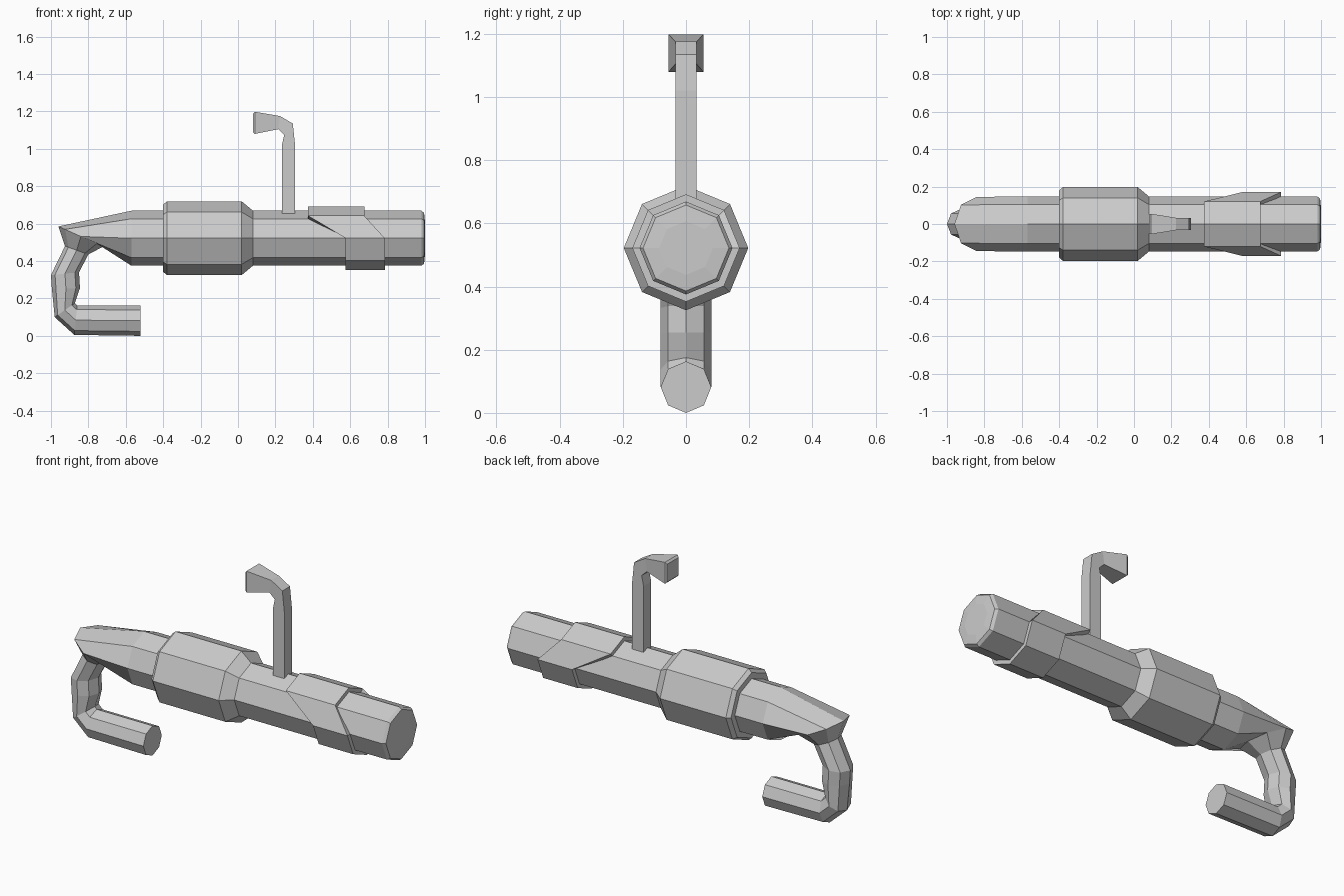
import bpy
import math

if "Cube" in bpy.data.objects:
    bpy.data.objects.remove(bpy.data.objects["Cube"])

CZ = 0.522  # height of the main tube axis


def add_mesh(name, rings):
    """Skin a list of equal-sized vertex rings and cap both ends."""
    n = len(rings[0])
    verts = [v for r in rings for v in r]
    faces = []
    for k in range(len(rings) - 1):
        for j in range(n):
            a, b = k * n + j, k * n + (j + 1) % n
            faces.append((a, b, b + n, a + n))
    faces.append(tuple(reversed(range(n))))
    faces.append(tuple(range((len(rings) - 1) * n, len(rings) * n)))
    me = bpy.data.meshes.new(name)
    me.from_pydata(verts, [], faces)
    ob = bpy.data.objects.new(name, me)
    bpy.context.collection.objects.link(ob)
    bpy.context.view_layer.objects.active = ob
    ob.select_set(True)
    bpy.ops.object.mode_set(mode='EDIT')
    bpy.ops.mesh.select_all(action='SELECT')
    bpy.ops.mesh.normals_make_consistent(inside=False)
    bpy.ops.object.mode_set(mode='OBJECT')
    ob.select_set(False)
    return ob


def section(ox, oz, ix, iz, w, n=8):
    """Ring spanning outer point to inner point in xz, half width w in y."""
    s, ph = (math.sqrt(2), math.pi / 4) if n == 4 else (1, 0)
    pts = []
    for j in range(n):
        a = ph + 2 * math.pi * j / n
        c, t = s * math.cos(a), s * math.sin(a)
        pts.append(((ox + ix) / 2 + c * (ox - ix) / 2, w * t,
                    (oz + iz) / 2 + c * (oz - iz) / 2))
    return pts


def disc(x, r):
    return section(x, CZ + r, x, CZ - r, r)


# Main tube running into the tapered tail and the bent pipe
tube = [disc(1.0, 0.085), disc(0.995, 0.136), disc(0.98, 0.147), disc(-0.57, 0.147)]
tube += [section(*p) for p in (
    (-0.96, 0.585, -0.72, 0.478, 0.145),
    (-0.925, 0.48, -0.80, 0.435, 0.08),
    (-1.0, 0.325, -0.85, 0.34, 0.08),
    (-0.995, 0.25, -0.845, 0.255, 0.08),
    (-0.98, 0.10, -0.872, 0.175, 0.08),
    (-0.875, 0.005, -0.86, 0.163, 0.08),
    (-0.52, 0.0, -0.52, 0.163, 0.08))]
add_mesh("tube_and_bent_pipe", tube)

# Wide collar
add_mesh("collar", [disc(-0.40, 0.145), disc(-0.40, 0.18), disc(-0.38, 0.197),
                    disc(0.02, 0.197), disc(0.08, 0.147)])


# Slanted clamp band: upper half shifted toward the tail
def band_ring(upper, lower, r):
    return [(upper if z > CZ + 0.05 else lower, y, z) for x, y, z in disc(0, r)]


add_mesh("clamp_band", [band_ring(0.375, 0.575, 0.14), band_ring(0.375, 0.575, 0.17),
                        band_ring(0.675, 0.785, 0.17), band_ring(0.675, 0.785, 0.14)])

# Square upright stem with flared eyepiece
add_mesh("sight_stem", [section(*p, n=4) for p in (
    (0.305, 0.60, 0.235, 0.60, 0.033),
    (0.305, 1.02, 0.235, 1.02, 0.033),
    (0.293, 1.135, 0.247, 1.075, 0.033),
    (0.225, 1.175, 0.215, 1.105, 0.033),
    (0.09, 1.198, 0.09, 1.08, 0.055),
    (0.08, 1.188, 0.08, 1.09, 0.05))])
